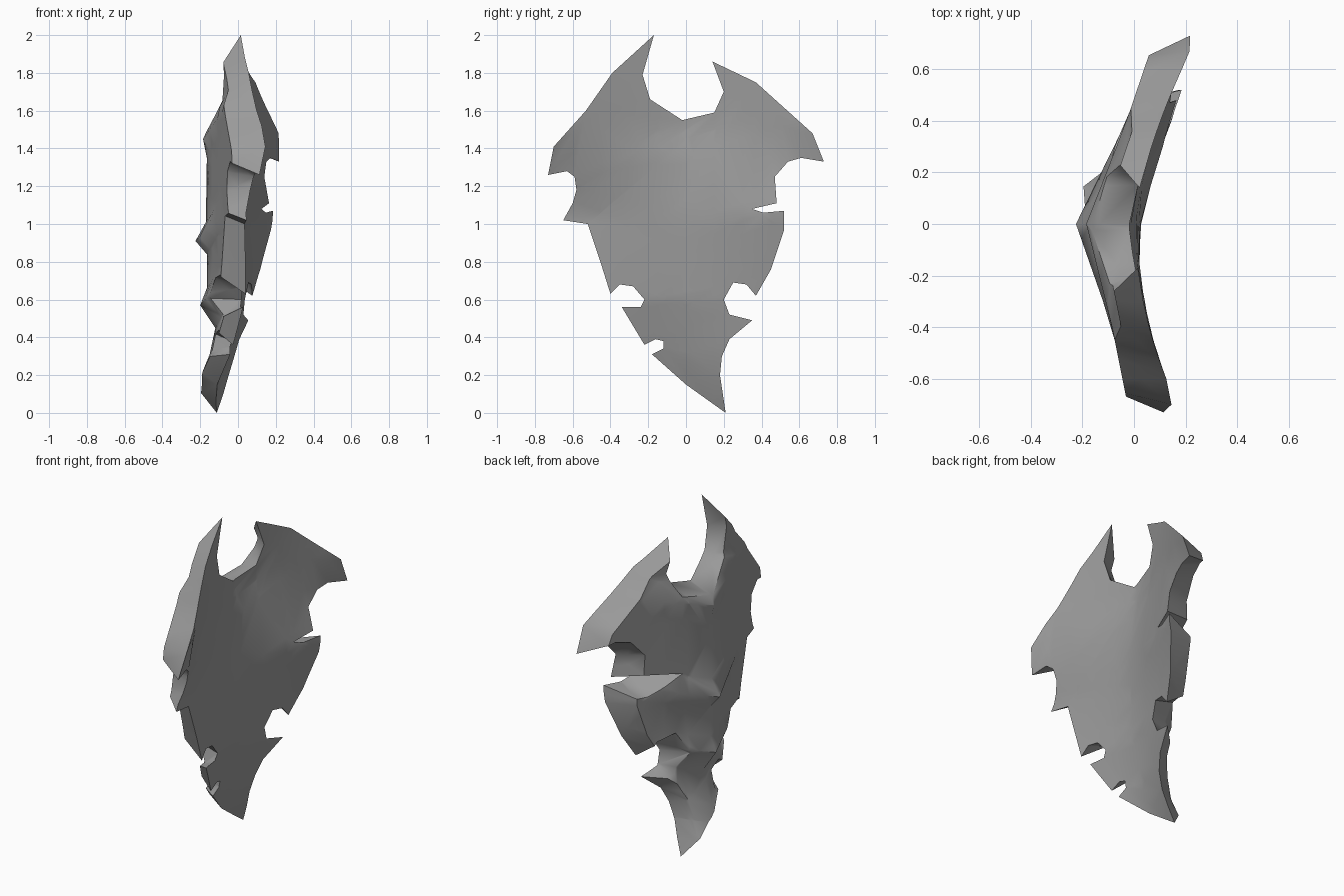
import bpy
import bmesh
import math
from mathutils import Vector

if "Cube" in bpy.data.objects:
    bpy.data.objects.remove(bpy.data.objects["Cube"], do_unlink=True)

# Ragged shield outline as (y, z) in hundredths, starting at the tall horn
OUTLINE = [
    (-17, 200), (-23, 179), (-19, 166), (-2, 155), (15, 159), (20, 170),
    (14, 186), (37, 175), (67, 148), (73, 133), (61, 135), (54, 133),
    (47, 125), (48, 111), (35, 108), (41, 106), (52, 107), (52, 97),
    (45, 76), (37, 62), (32, 68), (25, 69), (20, 60), (23, 52),
    (35, 49), (23, 39), (19, 30), (18, 20), (21, 0), (0, 15),
    (-18, 31), (-12, 34), (-12, 38), (-16, 39), (-22, 36), (-34, 56),
    (-24, 56), (-22, 60), (-28, 67), (-35, 68), (-40, 63), (-45, 79),
    (-52, 100), (-65, 102), (-60, 111), (-58, 118), (-59, 125),
    (-63, 128), (-73, 126), (-70, 141), (-53, 160), (-39, 180),
]
# Hollow side: height -> (depth, bend, tilt)
HOLLOW = [(0, (-.17, .4, .06)), (.15, (-.11, .4, .06)), (.3, (-.06, .3, .06)),
          (.6, (.005, .2, .05)), (1.05, (.03, .2, .15)), (1.35, (.01, .26, .05)),
          (1.5, (-.02, .36, .05)), (2, (0, .3, .06))]
# Ridged side: chevron height -> depth at the centre ridge
RIDGE = [(.03, -.31), (.15, -.215), (.31, -.15), (.45, -.12), (.57, -.2),
         (.66, -.165), (.84, -.165), (.91, -.225), (1.01, -.17),
         (1.35, -.165), (1.45, -.185), (1.57, -.13)]
BASE = -.165
CHEVRON = .35
BEVEL = .048


def sample(knots, t):
    """Linear interpolation through a list of (position, value) knots."""
    if t <= knots[0][0]:
        return Vector(knots[0][1])
    for (t0, v0), (t1, v1) in zip(knots, knots[1:]):
        if t <= t1:
            return Vector(v0).lerp(Vector(v1), (t - t0) / (t1 - t0))
    return Vector(knots[-1][1])


def hollow_x(y, z):
    depth, bend, tilt = sample(HOLLOW, z)
    return depth + bend * abs(y) ** 1.4 + tilt * y


def ridged_x(y, z):
    knots = [(height, (depth, 0)) for height, depth in RIDGE]
    bump = sample(knots, z - CHEVRON * abs(y))[0] - BASE
    # Raised ridges fade out towards the sides
    if bump < 0:
        bump *= max(0, 1 - abs(y) / .4)
    x = BASE + bump + .27 * abs(y) + .07 * y
    return min(x, hollow_x(y, z) - .015)


def inset(points, distance, limit):
    """Mitred inset of a clockwise outline, with long mitres clamped."""
    result = []
    count = len(points)
    for i, point in enumerate(points):
        before = (point - points[i - 1]).normalized()
        after = (points[(i + 1) % count] - point).normalized()
        n0 = Vector((before.y, -before.x))
        n1 = Vector((after.y, -after.x))
        mitre = (n0 + n1) / max(1 + n0.dot(n1), .05) * distance
        if mitre.length > limit:
            mitre *= limit / mitre.length
        result.append(point + mitre)
    return result


def cut(bm, faces, origin, normal):
    """Cut the chosen faces with a plane, keeping both sides."""
    edges = {e for f in faces for e in f.edges}
    verts = {v for f in faces for v in f.verts}
    bmesh.ops.bisect_plane(bm, geom=list(verts) + list(edges) + list(faces),
                           dist=1e-5, plane_co=origin, plane_no=normal)


# Flat slab with a bevelled rim, later bent into shape
outer = [Vector(p) / 100 for p in OUTLINE]
inner = inset(outer, BEVEL, .17)
bm = bmesh.new()
back = [bm.verts.new((1, p.x, p.y)) for p in outer]
front = [bm.verts.new((-1, p.x, p.y)) for p in inner]
bm.faces.new(back)
bm.faces.new(front)
for i in range(len(back)):
    bm.faces.new((back[i - 1], back[i], front[i], front[i - 1]))
bm.normal_update()
bmesh.ops.triangulate(bm, faces=bm.faces[:], ngon_method="EAR_CLIP")

# Upright cuts for the bend, then chevron cuts for the overlapping ridges
for y in (-.6, -.45, -.3, -.15, 0, .15, .3, .45, .6):
    cut(bm, bm.faces[:], (0, y, 0), (0, 1, 0))
for height, depth in RIDGE:
    for side in (-1, 1):
        half = [f for f in bm.faces if f.calc_center_median().y * side > 0]
        cut(bm, half, (0, 0, height), (0, -CHEVRON * side, 1))
bm.normal_update()
bmesh.ops.triangulate(bm, faces=bm.faces[:])

# Bend both sides
for v in bm.verts:
    y, z = v.co.y, v.co.z
    blend = (v.co.x + 1) / 2
    v.co.x = ridged_x(y, z) * (1 - blend) + hollow_x(y, z) * blend
bmesh.ops.remove_doubles(bm, verts=bm.verts[:], dist=1e-4)
bmesh.ops.recalc_face_normals(bm, faces=bm.faces[:])

mesh = bpy.data.meshes.new("shield_plate")
bm.to_mesh(mesh)
bm.free()
shield = bpy.data.objects.new("shield_plate", mesh)
bpy.context.collection.objects.link(shield)

# Plain grey metal
grey = bpy.data.materials.new("plain_grey")
grey.use_nodes = True
colour = (.33, .33, .33, 1)
grey.diffuse_color = colour
grey.node_tree.nodes["Principled BSDF"].inputs["Base Color"].default_value = colour
mesh.materials.append(grey)

bpy.ops.object.select_all(action="DESELECT")
shield.select_set(True)
bpy.context.view_layer.objects.active = shield
bpy.ops.object.shade_smooth_by_angle(angle=math.radians(50))
